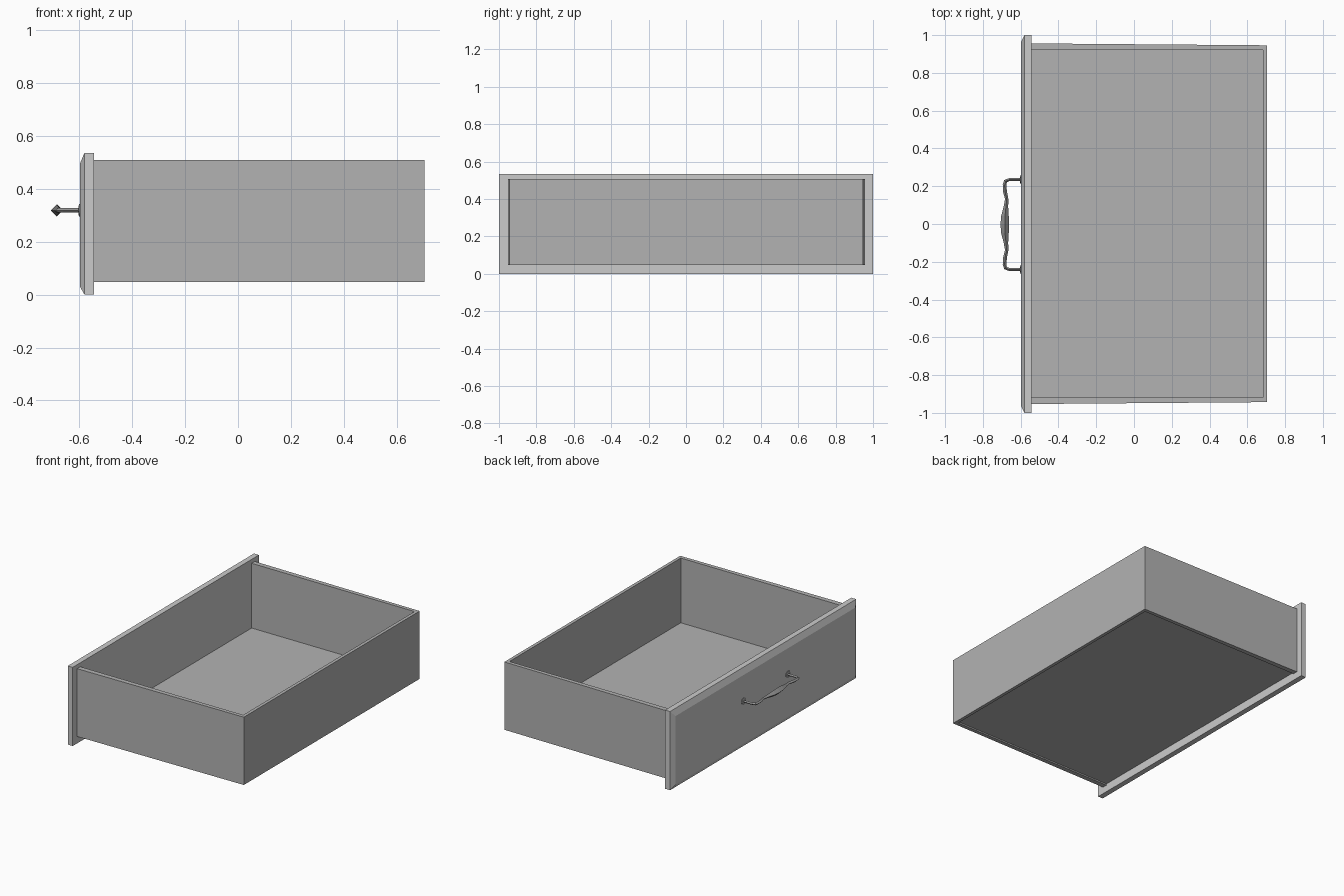
import bpy, bmesh, math
from mathutils import Vector

if "Cube" in bpy.data.objects:
    bpy.data.objects.remove(bpy.data.objects["Cube"])


def make_material(name, v):
    mat = bpy.data.materials.new(name)
    mat.diffuse_color = (v, v, v, 1)
    mat.use_nodes = True
    mat.node_tree.nodes["Principled BSDF"].inputs["Base Color"].default_value = mat.diffuse_color
    return mat


BOX_GREY = make_material("box_grey", 0.45)
HANDLE_GREY = make_material("handle_grey", 0.3)


def make_object(name, bm, mat):
    bmesh.ops.recalc_face_normals(bm, faces=bm.faces)
    mesh = bpy.data.meshes.new(name)
    bm.to_mesh(mesh)
    bm.free()
    if mat:
        mesh.materials.append(mat)
    ob = bpy.data.objects.new(name, mesh)
    bpy.context.collection.objects.link(ob)
    return ob


def loft(name, rings, mat=None):
    """Closed solid through rings of equal point count."""
    bm = bmesh.new()
    loops = [[bm.verts.new(p) for p in r] for r in rings]
    n = len(loops[0])
    for a, b in zip(loops, loops[1:]):
        for i in range(n):
            j = (i + 1) % n
            bm.faces.new((a[i], a[j], b[j], b[i]))
    bm.faces.new(loops[0])
    bm.faces.new(loops[-1])
    return make_object(name, bm, mat)


def rect_yz(x, y, z0, z1):
    return [(x, -y, z0), (x, y, z0), (x, y, z1), (x, -y, z1)]


def slab(name, outline, z0, z1):
    return loft(name, [[(x, y, z) for x, y in outline] for z in (z0, z1)], BOX_GREY)


# Front panel with bevelled face
loft("front_panel", [rect_yz(-0.543, 1.0, 0.0, 0.535),
                     rect_yz(-0.58, 1.0, 0.0, 0.535),
                     rect_yz(-0.597, 0.965, 0.03, 0.495)])

# Drawer box: U-shaped wall, slightly narrower toward the back
XF, XB, T = -0.543, 0.704, 0.022
outer = [(XF, -0.953), (XB, -0.943), (XB, 0.946), (XF, 0.956)]
inner = [(XF, 0.922), (XB - T, 0.922), (XB - T, -0.918), (XF, -0.918)]
slab("drawer_walls", outer + inner, 0.047, 0.508)

# Floor panel, recessed under the wall edge
slab("drawer_floor", inner, 0.056, 0.068)

# Handle: diamond section swept along a path, fat in the middle
HZ = 0.318
half = [  # x, y, radius
    (-0.597, 0.238, 0.008), (-0.660, 0.238, 0.008), (-0.680, 0.230, 0.009),
    (-0.685, 0.210, 0.010), (-0.683, 0.175, 0.010), (-0.674, 0.135, 0.009),
    (-0.678, 0.095, 0.012), (-0.683, 0.045, 0.020)]
path = half + [(-0.684, 0.0, 0.023)] + [(x, -y, r) for x, y, r in reversed(half)]
rings = []
for i, (x, y, r) in enumerate(path):
    a, b = path[max(i - 1, 0)], path[min(i + 1, len(path) - 1)]
    t = Vector((b[0] - a[0], b[1] - a[1], 0)).normalized()
    side, up = Vector((-t.y, t.x, 0)), Vector((0, 0, 1))
    c = Vector((x, y - 0.003, HZ))
    rings.append([c + r * (math.cos(k * math.pi / 2) * side +
                           math.sin(k * math.pi / 2) * up) for k in range(4)])
loft("handle_bar", rings, HANDLE_GREY)

# Round mounting plates at the handle ends
for label, y in (("left", 0.235), ("right", -0.241)):
    loft("handle_plate_" + label, [
        [(x, y + r * math.cos(k * math.pi / 6), HZ + r * math.sin(k * math.pi / 6))
         for k in range(12)]
        for x, r in ((-0.595, 0.024), (-0.600, 0.024), (-0.603, 0.014))], HANDLE_GREY)
